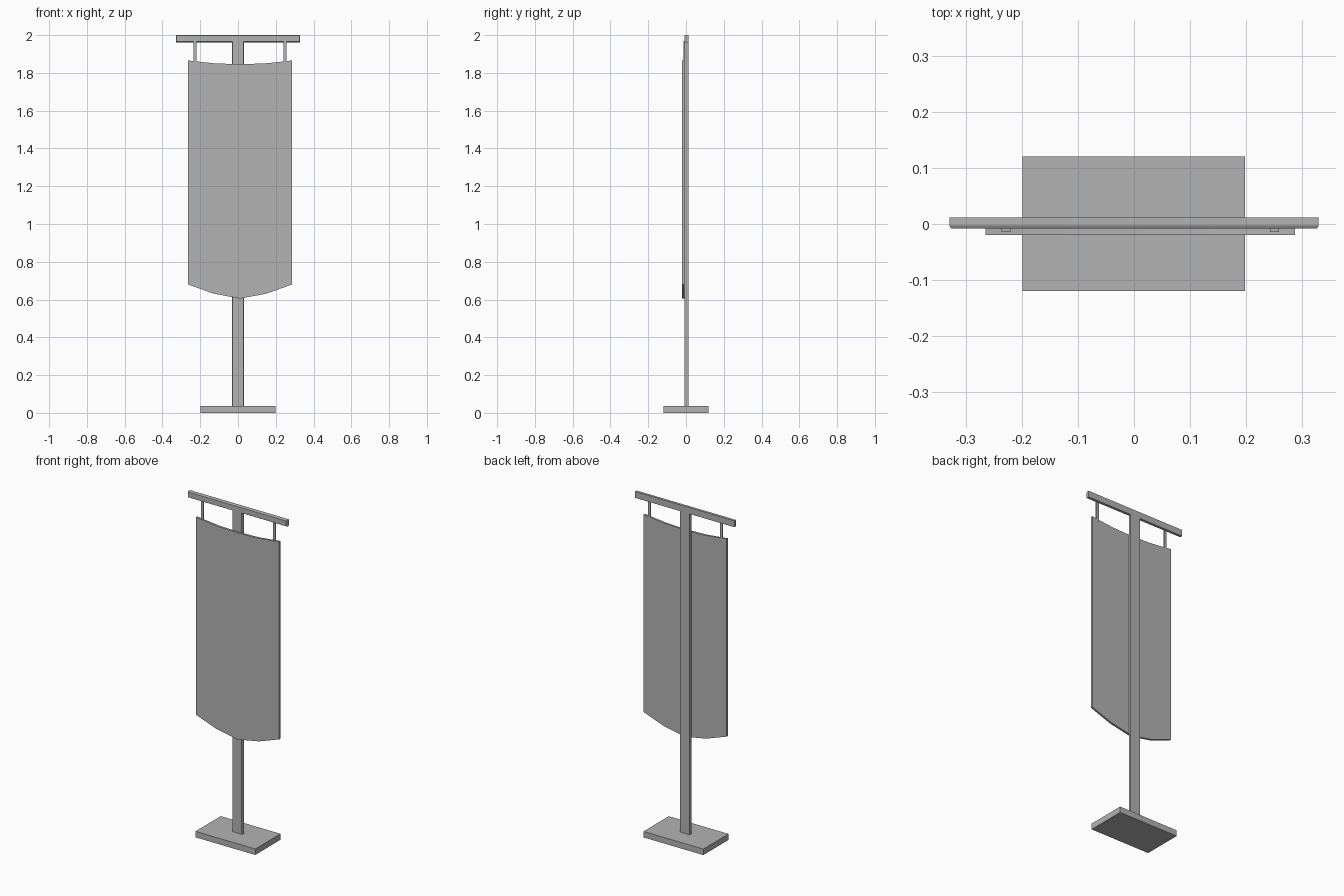
import bpy
import bmesh

cube = bpy.data.objects.get("Cube")
if cube:
    bpy.data.objects.remove(cube, do_unlink=True)

grey = bpy.data.materials.new("plain grey")
grey.use_nodes = True
colour = (0.45, 0.45, 0.45, 1)
grey.diffuse_color = colour
grey.node_tree.nodes["Principled BSDF"].inputs["Base Color"].default_value = colour


def slab(name, outline, front, back, chamfer=0.0, depth=0.0):
    """Extrude an x-z outline from front to back, with an optional chamfered front edge."""
    bm = bmesh.new()
    face = bm.faces.new([bm.verts.new((x, back, z)) for x, z in outline])
    grown = bmesh.ops.extrude_face_region(bm, geom=[face], use_keep_orig=True)["geom"]
    cap = next(g for g in grown if isinstance(g, bmesh.types.BMFace))
    for v in cap.verts:
        v.co.y = front + depth
    bmesh.ops.recalc_face_normals(bm, faces=bm.faces)
    if chamfer:
        bmesh.ops.inset_region(bm, faces=[cap], thickness=chamfer, use_even_offset=True)
        for v in cap.verts:
            v.co.y = front
    mesh = bpy.data.meshes.new(name)
    bm.to_mesh(mesh)
    bm.free()
    mesh.materials.append(grey)
    obj = bpy.data.objects.new(name, mesh)
    bpy.context.collection.objects.link(obj)
    return obj


def box(name, left, right, front, back, low, high):
    return slab(name, [(left, low), (right, low), (right, high), (left, high)], front, back)


# Foot plate
box("base", -0.199, 0.198, -0.119, 0.12, 0, 0.036)

# Post and crossbar as one T-shaped frame with a chamfered front
post, arm, under, top = 0.033, 0.329, 1.962, 2.0
half = [(post, 0.034), (post, under), (arm, under), (arm, top)]
frame = half + [(-x, z) for x, z in reversed(half)]
slab("post_and_crossbar", frame, -0.008, 0.012, chamfer=0.003, depth=0.005)

# Hanging banner with sagging top and rounded bottom edges
centre = 0.011
bottom = [(-0.276, 0.68), (-0.142, 0.632), (0, 0.605), (0.142, 0.632), (0.276, 0.68)]
upper = [(0.276, 1.866), (0.235, 1.861), (0.13, 1.85), (0, 1.846),
         (-0.13, 1.85), (-0.235, 1.861), (-0.276, 1.866)]
slab("banner", [(centre + x, z) for x, z in bottom + upper], -0.02, -0.0075)

# Straps from crossbar to banner
for name, side in (("right_strap", -1), ("left_strap", 1)):
    x = centre + side * 0.239
    box(name, x - 0.008, x + 0.008, -0.014, -0.007, 1.85, 1.968)
